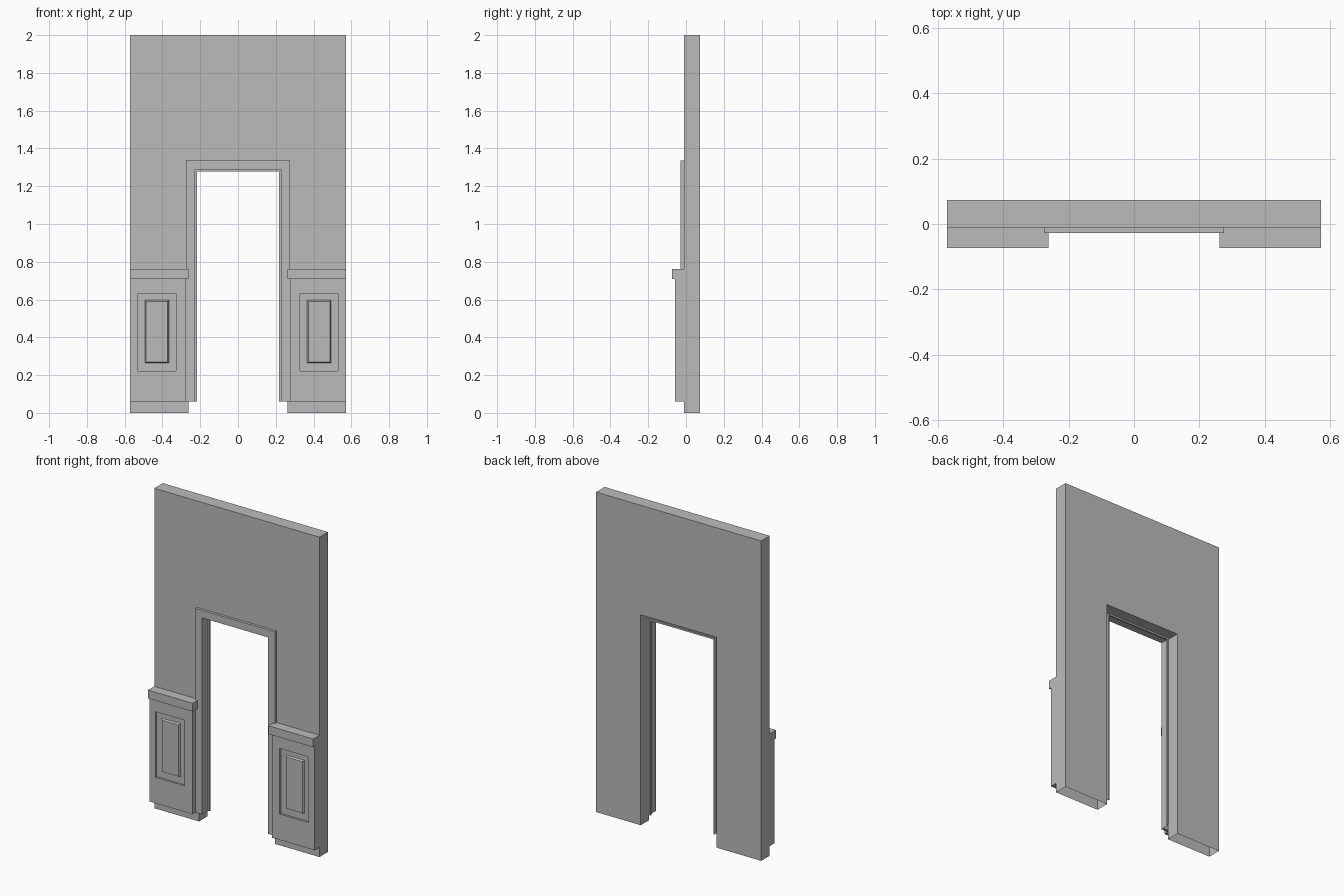
import bpy
import bmesh

cube = bpy.data.objects.get("Cube")
if cube:
    bpy.data.objects.remove(cube, do_unlink=True)

# Single plaster colour
plaster = bpy.data.materials.new("plaster_grey")
plaster.use_nodes = True
GREY = (0.5, 0.5, 0.5, 1)
plaster.diffuse_color = GREY
plaster.node_tree.nodes["Principled BSDF"].inputs["Base Color"].default_value = GREY

HALF, BACK, FACE = 0.571, 0.073, -0.011   # half width, wall back, wall front
BASE = 0.06                               # height where the mouldings start
CASING = 0.275                            # casing outer half width


def finish(bm, name):
    mesh = bpy.data.meshes.new(name)
    bm.to_mesh(mesh)
    bm.free()
    mesh.materials.append(plaster)
    obj = bpy.data.objects.new(name, mesh)
    bpy.context.collection.objects.link(obj)
    return obj


def bridge(bm, loops, closed):
    """Join successive clockwise loops with quads; return the vertex rows."""
    rows = [[bm.verts.new(p) for p in loop] for loop in loops]
    for a, b in zip(rows, rows[1:]):
        n = len(a)
        for i in range(n if closed else n - 1):
            j = (i + 1) % n
            bm.faces.new((b[i], b[j], a[j], a[i]))
    return rows


def rect(x0, x1, z0, z1, y):
    return [(x0, y, z0), (x0, y, z1), (x1, y, z1), (x1, y, z0)]


def arch(half, top, y):
    return [(-half, y, BASE), (-half, y, top), (half, y, top), (half, y, BASE)]


# Wall slab with doorway, open underneath
bm = bmesh.new()
door, door_top = 0.262, 1.315
outline = [(-HALF, 0), (-HALF, 2), (HALF, 2), (HALF, 0),
           (door, 0), (door, door_top), (-door, door_top), (-door, 0)]
front = bm.faces.new([bm.verts.new((x, FACE, z)) for x, z in outline])
extruded = bmesh.ops.extrude_face_region(bm, geom=[front], use_keep_orig=True)
moved = [v for v in extruded["geom"] if isinstance(v, bmesh.types.BMVert)]
bmesh.ops.translate(bm, verts=moved, vec=(0, BACK - FACE, 0))
bmesh.ops.recalc_face_normals(bm, faces=bm.faces)
under = [f for f in bm.faces if all(v.co.z < 0.001 for v in f.verts)]
bmesh.ops.delete(bm, geom=under, context="FACES")
finish(bm, "wall")

# Door casing: face trim, reveal and thin stop, open at the back
profile = [(0, FACE), (0, -0.028), (0.047, -0.028), (0.047, FACE),
           (0.047, 0.03), (0.058, 0.03), (0.058, 0.04), (0.047, 0.04)]
bm = bmesh.new()
rows = bridge(bm, [arch(CASING - d, 1.335 - d, y) for d, y in profile], False)
bm.faces.new([r[0] for r in rows[:4]])
bm.faces.new([r[-1] for r in reversed(rows[:4])])
finish(bm, "door_casing")

for side, name in ((1, "left"), (-1, "right")):
    def span(a, b):
        return sorted((side * a, side * b))

    # Wainscot with a recessed frame and raised centre field
    outer = (*span(CASING, HALF), BASE, 0.712)
    recess = (*span(0.328, 0.53), 0.222, 0.632)
    field = (*span(0.366, 0.492), 0.263, 0.597)
    x0, x1, z0, z1 = field
    b = 0.006
    bm = bmesh.new()
    rows = bridge(bm, [rect(*outer, FACE), rect(*outer, -0.058),
                       rect(*recess, -0.058), rect(*recess, -0.046),
                       rect(*field, -0.046),
                       rect(x0 + b, x1 - b, z0 + b, z1 - b, -0.057)], True)
    bm.faces.new(rows[-1][::-1])
    finish(bm, name + "_wainscot")

    # Chair rail
    rail = (*span(0.262, HALF), 0.71, 0.762)
    bm = bmesh.new()
    rows = bridge(bm, [rect(*rail, FACE), rect(*rail, -0.073)], True)
    bm.faces.new(rows[-1][::-1])
    finish(bm, name + "_chair_rail")
